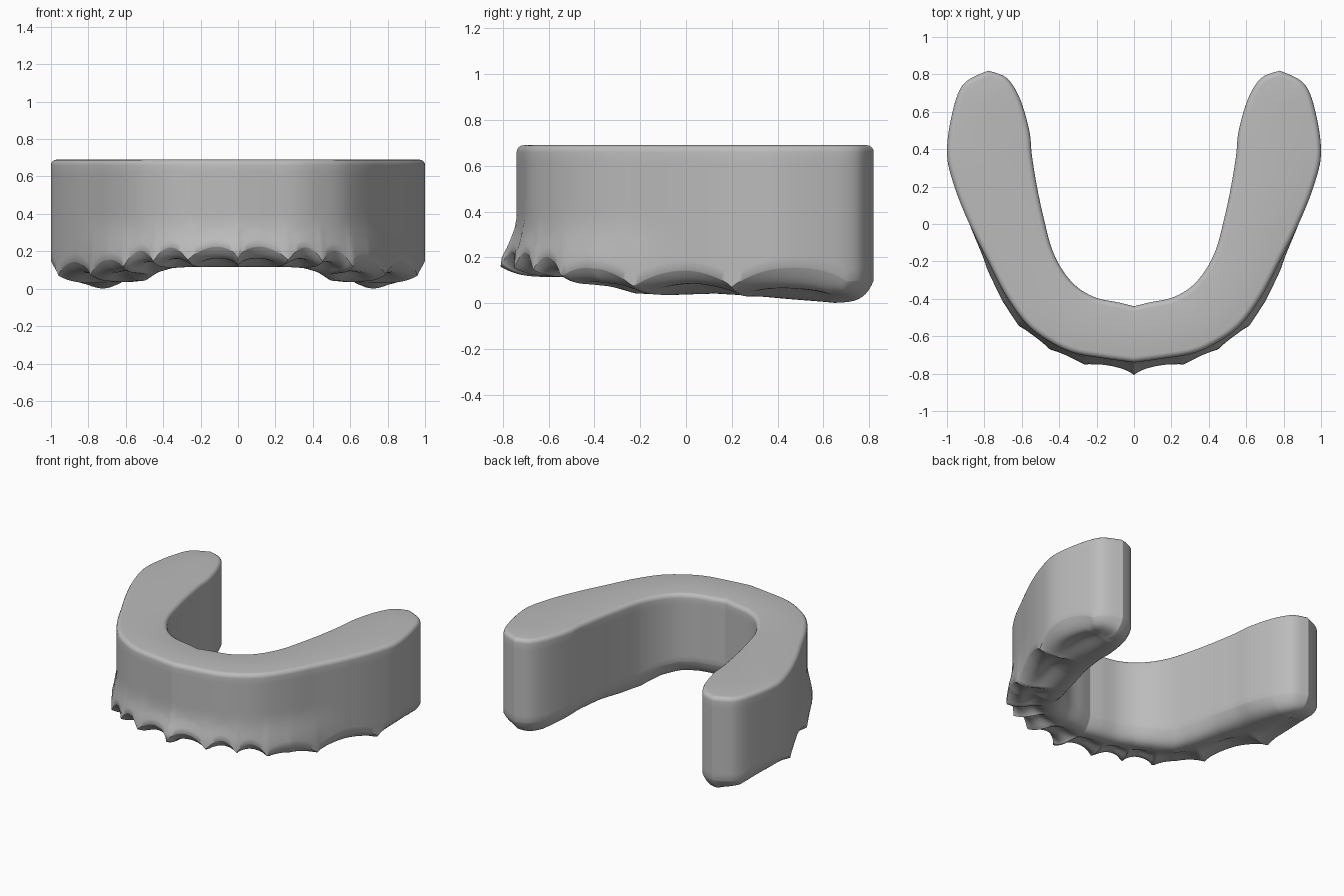
import bpy, bmesh, math
from mathutils import Vector

cube = bpy.data.objects.get("Cube")
if cube:
    bpy.data.objects.remove(cube)

# Paired outlines of one half of the arch, from the front middle to the arm tip
OUTER = [(0, -.74), (.15, -.72), (.32, -.69), (.45, -.63), (.57, -.54), (.68, -.39), (.78, -.2),
         (.88, 0), (.96, .2), (1, .38), (.97, .6), (.91, .75), (.78, .82)]
INNER = [(0, -.44), (.08, -.42), (.2, -.395), (.3, -.34), (.38, -.25), (.44, -.13), (.48, .02),
         (.515, .18), (.545, .36), (.56, .5), (.61, .67), (.68, .78), (.78, .82)]
LOW = [.115, .115, .115, .11, .085, .04, .035, .04, .03, .015, 0, 0, 0]       # biting surface
RIM = [.16, .15, .15, .14, .12, .08, .07, .07, .07, .08, .09, .1, .1]         # outer lower edge
FLARE = [.07, .055, .045, .035, .035, .055, .02, 0, 0, 0, 0, 0, 0]            # front bulge
RIDGES = [0, 1.6, 2.9, 4.2, 5.9, 8, 10.6]                                     # between bite marks
END = len(OUTER) - 1
CAP = 10
TOP = .69
STEPS = 12


def lerp_list(values, t):
    i = min(int(t), END - 1)
    return values[i] + (values[i + 1] - values[i]) * (t - i)


def spline(points, t):
    i = min(int(t), END - 1)
    f = t - i
    a, b, c, d = (Vector(points[max(0, min(END, i + k))]) for k in (-1, 0, 1, 2))
    return b + (c - a) * f / 2 + (2 * a - 5 * b + 4 * c - d) * f**2 / 2 + (3 * b - a - 3 * c + d) * f**3 / 2


def smooth(x):
    x = max(0, min(1, x))
    return x * x * (3 - 2 * x)


def scallop(t):
    # 0 on a ridge, 1 in the middle of a bite mark
    for a, b in zip(RIDGES, RIDGES[1:]):
        if a <= t < b:
            return math.sin(math.pi * (t - a) / (b - a)) ** .8
    return 0


def bottom(t, side, s):
    # height under the tray; s runs from the spine (0) to the wall (1)
    fade = max(0, min(1, (END - t) / (END - CAP)))
    low = lerp_list(LOW, t)
    outer = side < 0
    rim = lerp_list(RIM, t) + .075 * scallop(t) if outer else low + .1
    power = 5 - 2 * fade if outer else 5
    across = side * s * fade
    dent = .055 * scallop(min(t, CAP)) * math.exp(-((across + .35) / .38) ** 2) * (1 - s * s)
    return low + (rim - low) * s ** power + dent


def column(t, side):
    edge = spline(OUTER if side < 0 else INNER, t)
    tc = min(t, CAP)
    spine = (spline(OUTER, tc) + spline(INNER, tc)) / 2
    out = edge - spine
    width = out.length
    flare = 0
    if side < 0:
        flare = lerp_list(FLARE, t) * (1 - .4 * scallop(t))
    foot = edge + out.normalized() * flare
    pts = []
    # underside, spine to wall
    for k in range(15):
        s = 1 - (1 - k / 14) ** 1.6
        p = spine.lerp(foot, s)
        pts.append((p.x, p.y, bottom(t, side, s)))
    # wall
    z0 = pts[-1][2]
    z1 = TOP - .03
    for k in range(1, 13):
        w = k / 12
        z = z0 + (z1 - z0) * w
        p = edge + out.normalized() * flare * (1 - smooth((z - .14) / .24))
        if k == 1:
            p = foot.lerp(p, .5)
        pts.append((p.x, p.y, z))
    # rounded top edge, then the flat top to the spine
    for k in range(1, 5):
        a = k / 4 * math.pi / 2
        p = edge - out / width * .03 * (1 - math.cos(a))
        pts.append((p.x, p.y, z1 + .03 * math.sin(a)))
    pts.append((spine.x, spine.y, TOP))
    return pts


# Loft the half tray round the arm tip
n = END * STEPS
stations = [(i / STEPS, -1) for i in range(n + 1)] + [(i / STEPS, 1) for i in range(n - 1, -1, -1)]
bm = bmesh.new()
cols = [[bm.verts.new(p) for p in column(t, side)] for t, side in stations]
for a, b in zip(cols, cols[1:]):
    for j in range(len(a) - 1):
        bm.faces.new((a[j], b[j], b[j + 1], a[j + 1]))
bmesh.ops.remove_doubles(bm, verts=bm.verts, dist=.0004)
bmesh.ops.recalc_face_normals(bm, faces=bm.faces)
mesh = bpy.data.meshes.new("bite_tray")
bm.to_mesh(mesh)
bm.free()

tray = bpy.data.objects.new("bite_tray", mesh)
bpy.context.collection.objects.link(tray)
mirror = tray.modifiers.new("mirror", 'MIRROR')
mirror.use_clip = True
mirror.merge_threshold = .001

# Single grey material
grey = bpy.data.materials.new("plain grey")
grey.use_nodes = True
colour = (.5, .5, .5, 1)
grey.diffuse_color = colour
grey.node_tree.nodes["Principled BSDF"].inputs["Base Color"].default_value = colour
mesh.materials.append(grey)

bpy.ops.object.select_all(action='DESELECT')
tray.select_set(True)
bpy.context.view_layer.objects.active = tray
bpy.ops.object.shade_smooth_by_angle(angle=math.radians(50))
